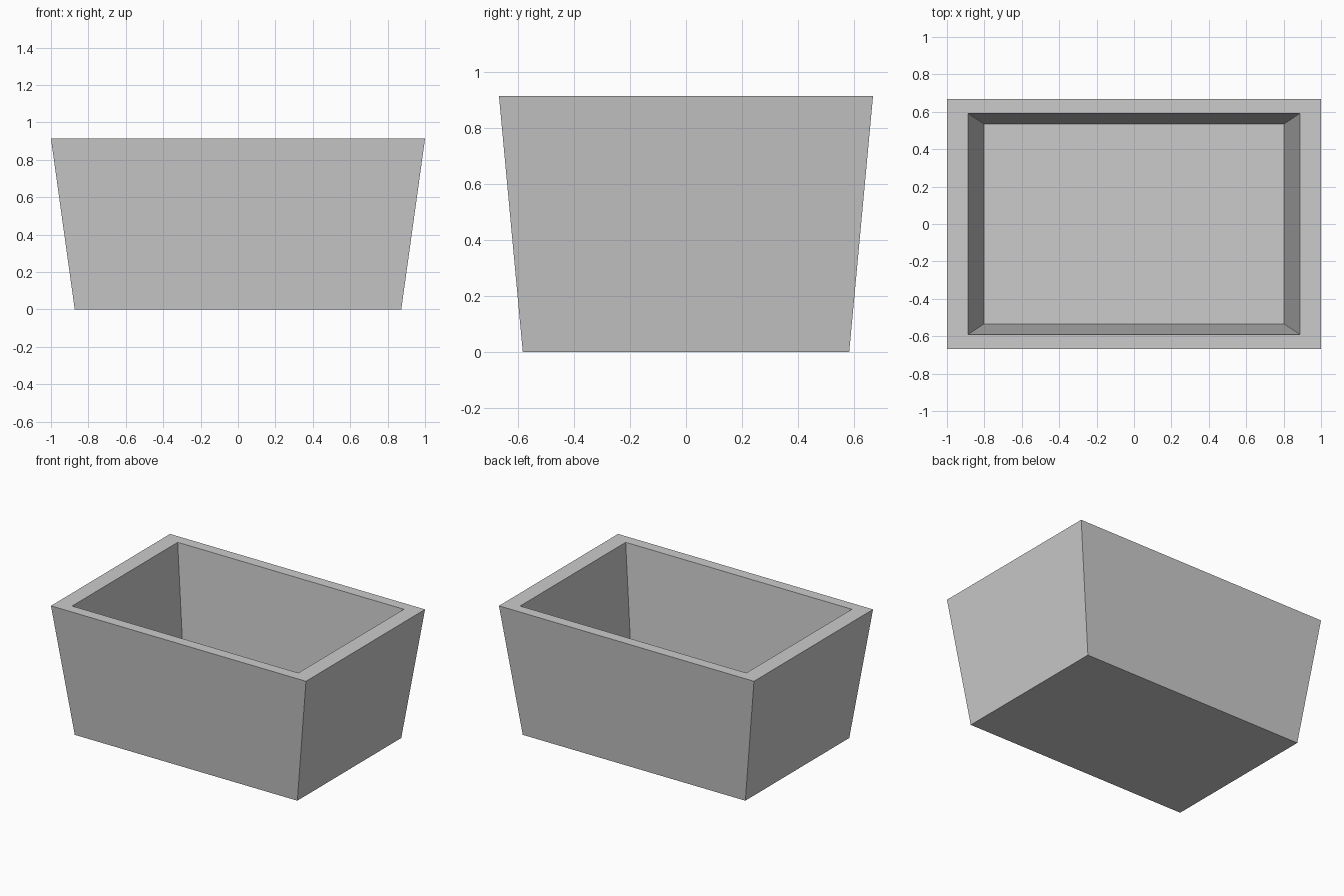
import bpy
import bmesh

cube = bpy.data.objects.get("Cube")
if cube:
    bpy.data.objects.remove(cube, do_unlink=True)

HEIGHT = 0.913
FLOOR_Z = 0.105

# One plain grey for the whole planter
grey = bpy.data.materials.new("plain grey")
grey.use_nodes = True
colour = (0.6, 0.6, 0.6, 1)
grey.diffuse_color = colour
grey.node_tree.nodes["Principled BSDF"].inputs["Base Color"].default_value = colour


def ring(bm, half_x, half_y, z):
    """Rectangle of four vertices, anticlockwise from above."""
    corners = ((-1, -1), (1, -1), (1, 1), (-1, 1))
    return [bm.verts.new((sx * half_x, sy * half_y, z)) for sx, sy in corners]


# Tapered tub: outer base, outer rim, inner rim, inner floor
bm = bmesh.new()
rings = [
    ring(bm, 0.873, 0.582, 0),
    ring(bm, 1.0, 0.667, HEIGHT),
    ring(bm, 0.887, 0.591, HEIGHT),
    ring(bm, 0.803, 0.535, FLOOR_Z),
]
for low, high in zip(rings, rings[1:]):
    for i in range(4):
        j = (i + 1) % 4
        bm.faces.new((low[i], low[j], high[j], high[i]))
bm.faces.new(reversed(rings[0]))
bm.faces.new(rings[-1])
bmesh.ops.recalc_face_normals(bm, faces=bm.faces)

mesh = bpy.data.meshes.new("planter_box")
bm.to_mesh(mesh)
bm.free()
mesh.materials.append(grey)
planter = bpy.data.objects.new("planter_box", mesh)
bpy.context.collection.objects.link(planter)
